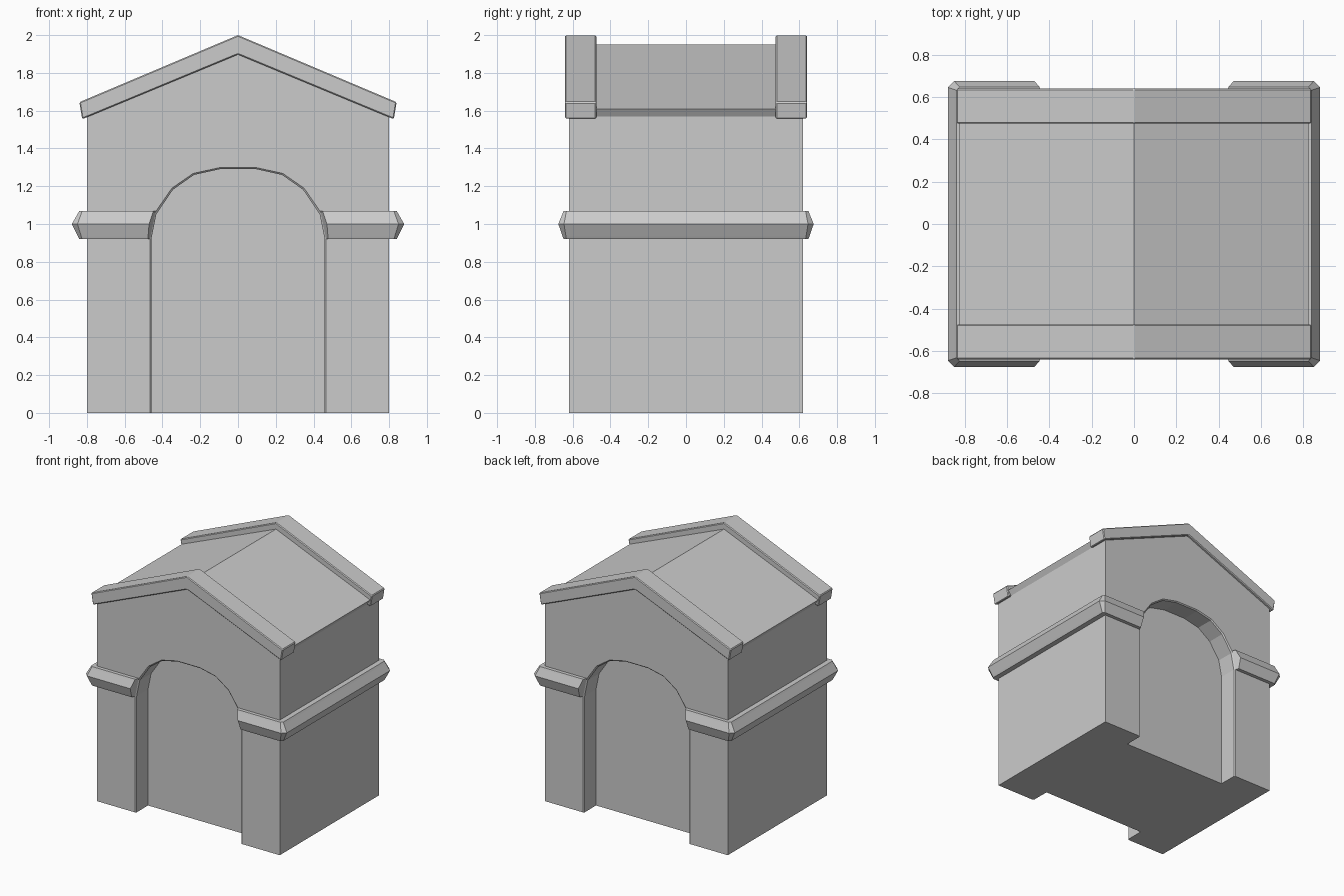
import bpy
import bmesh

cube = bpy.data.objects.get("Cube")
if cube:
    bpy.data.objects.remove(cube)

stone = bpy.data.materials.new("grey stone")
stone.use_nodes = True
GREY = (0.6, 0.6, 0.6, 1)
stone.diffuse_color = GREY
stone.node_tree.nodes["Principled BSDF"].inputs["Base Color"].default_value = GREY


def finish(name, bm):
    bmesh.ops.recalc_face_normals(bm, faces=bm.faces[:])
    mesh = bpy.data.meshes.new(name)
    bm.to_mesh(mesh)
    bm.free()
    mesh.materials.append(stone)
    obj = bpy.data.objects.new(name, mesh)
    bpy.context.collection.objects.link(obj)
    return obj


def mirrored(half):
    """Mirror a left-to-centre outline across x = 0."""
    return half + [(-x, z) for x, z in reversed(half) if x != 0]


def bridge(bm, a, b, closed=False):
    for i in range(len(a) if closed else len(a) - 1):
        j = (i + 1) % len(a)
        bm.faces.new((a[i], a[j], b[j], b[i]))


# Gabled body with a shallow arched niche in the front and back
HOUSE = mirrored([(-0.8, 0), (-0.8, 1.57), (-0.825, 1.61), (0, 1.95)])
ARCH = mirrored([(-0.467, 0), (-0.467, 0.92), (-0.44, 1.06), (-0.35, 1.19),
                 (-0.237, 1.268), (-0.1, 1.298)])
WALL_Y, NICHE_DEPTH, CHAMFER = 0.62, 0.15, 0.008


def arch_ring(bm, y, inset):
    return [bm.verts.new((x * (1 - inset / 0.467), y, z - (inset if z > 1 else 0)))
            for x, z in ARCH]


bm = bmesh.new()
outer, floor = [], []
for side in (-1, 1):
    house = [bm.verts.new((x, side * WALL_Y, z)) for x, z in HOUSE]
    edge = arch_ring(bm, side * WALL_Y, 0)
    lip = arch_ring(bm, side * (WALL_Y - CHAMFER), CHAMFER)
    back = arch_ring(bm, side * (WALL_Y - NICHE_DEPTH), CHAMFER)
    bm.faces.new(house + edge[::-1])
    bridge(bm, edge, lip)
    bridge(bm, lip, back)
    bm.faces.new(back)
    outer.append(house)
    floor.append([house[0], edge[0], lip[0], back[0],
                  back[-1], lip[-1], edge[-1], house[-1]])
bridge(bm, outer[0], outer[1])
bm.faces.new(floor[0] + floor[1][::-1])
finish("gabled_body", bm)

# Raised gable copings over the front and back
COPING = [(-0.825, 1.555), (-0.84, 1.645), (0, 2.0),
          (0.84, 1.645), (0.825, 1.555), (0, 1.897)]
for label, side in (("front", -1), ("back", 1)):
    bm = bmesh.new()
    rings = [[bm.verts.new((x, side * y, z)) for x, z in COPING]
             for y in (0.475, 0.64)]
    bridge(bm, rings[0], rings[1], True)
    for ring in rings:
        bm.faces.new(ring)
    coping = finish(label + "_gable_coping", bm)
    bevel = coping.modifiers.new("soft edge", "BEVEL")
    bevel.width = 0.006
    bevel.segments = 1

# String courses wrapping each side and stopping at the arches
# Profile: share of the full projection, height
PROFILE = [(0, 0.92), (0.5, 0.92), (0.6, 0.935), (1, 1.0),
           (0.6, 1.055), (0.5, 1.07), (0, 1.07)]
for label, side in (("left", 1), ("right", -1)):
    bm = bmesh.new()
    columns = []
    for t, z in PROFILE:
        x, y, c = 0.8 + 0.08 * t, WALL_Y + 0.056 * t, 0.03 * t
        end = 0.467 - 0.2 * (z - 0.92) + 0.02 * t
        half = [(end, y), (x - c, y), (x, y - c)]
        path = half + [(px, -py) for px, py in reversed(half)]
        columns.append([bm.verts.new((side * px, py, z)) for px, py in path])
    for a, b in zip(columns, columns[1:] + columns[:1]):
        bridge(bm, a, b)
    for i in (0, -1):
        bm.faces.new([column[i] for column in columns])
    finish(label + "_string_course", bm)
